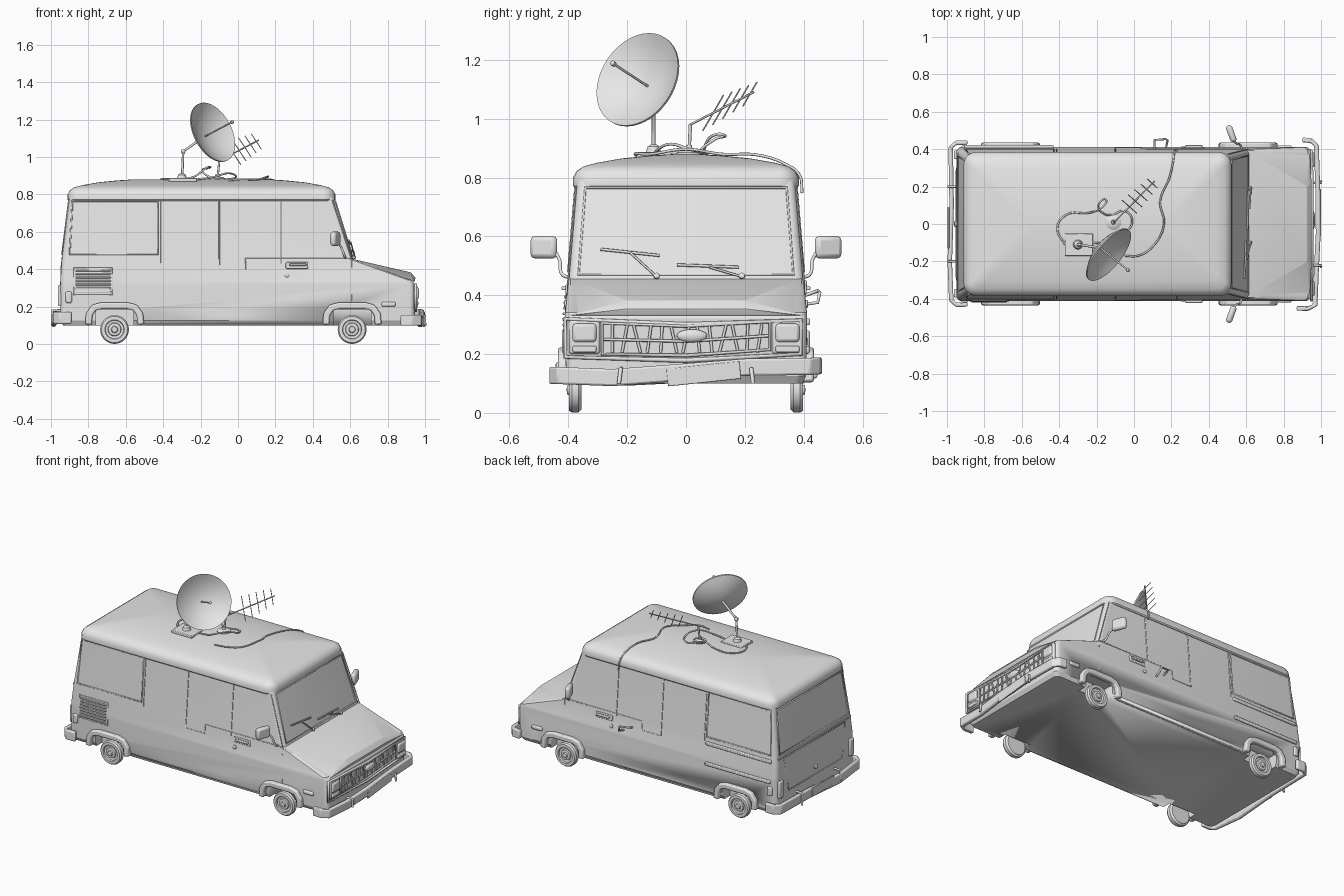
import bpy, bmesh, math
from mathutils import Vector, Matrix

cube = bpy.data.objects.get("Cube")
if cube:
    bpy.data.objects.remove(cube)

grey = bpy.data.materials.new("plain_grey")
grey.use_nodes = True
grey.diffuse_color = (0.8, 0.8, 0.8, 1)
grey.node_tree.nodes["Principled BSDF"].inputs["Base Color"].default_value = (0.8, 0.8, 0.8, 1)


def finish(name, bm, bevel=0, angle=30):
    bmesh.ops.recalc_face_normals(bm, faces=bm.faces)
    me = bpy.data.meshes.new(name)
    bm.to_mesh(me)
    bm.free()
    ob = bpy.data.objects.new(name, me)
    bpy.context.collection.objects.link(ob)
    me.materials.append(grey)
    bpy.ops.object.select_all(action='DESELECT')
    ob.select_set(True)
    bpy.context.view_layer.objects.active = ob
    bpy.ops.object.shade_smooth_by_angle(angle=math.radians(angle))
    if bevel:
        mod = ob.modifiers.new("soft_edges", 'BEVEL')
        mod.width, mod.segments = bevel, 2
    return ob


def loft(name, rings, caps=True, bevel=0, angle=30):
    bm = bmesh.new()
    loops = [[bm.verts.new(p) for p in ring] for ring in rings]
    n = len(loops[0])
    for a, b in zip(loops, loops[1:]):
        for i in range(n):
            bm.faces.new((a[i], a[(i + 1) % n], b[(i + 1) % n], b[i]))
    if caps:
        bm.faces.new(loops[0])
        bm.faces.new(loops[-1])
    return finish(name, bm, bevel, angle)


def rounded(z, x0, x1, w, r, seg=5):
    corners = ((x1 - r, w - r), (x0 + r, w - r), (x0 + r, r - w), (x1 - r, r - w))
    return [(cx + r * math.cos(t), cy + r * math.sin(t), z)
            for k, (cx, cy) in enumerate(corners)
            for t in [math.pi / 2 * (k + i / seg) for i in range(seg + 1)]]


def box(name, centre, size, bevel=0.004, rot=None):
    bm = bmesh.new()
    bmesh.ops.create_cube(bm, size=1)
    bm.transform(Matrix.Translation(centre) @ (rot or Matrix()) @ Matrix.Diagonal((*size, 1)))
    return finish(name, bm, bevel)


def lathe(name, profile, centre, axis, n=32):
    # profile holds (radius, distance along axis)
    q = Vector(axis).to_track_quat('Z', 'Y')
    return loft(name, [[Vector(centre) + q @ Vector((r * math.cos(t), r * math.sin(t), d))
                for t in [math.tau * i / n for i in range(n)]] for r, d in profile])


def tube(name, pts, r=0.004, closed=False, smooth=False):
    cu = bpy.data.curves.new(name, 'CURVE')
    cu.dimensions, cu.bevel_depth, cu.bevel_resolution = '3D', r, 2
    cu.use_fill_caps = True
    sp = cu.splines.new('BEZIER' if smooth else 'POLY')
    dots = sp.bezier_points if smooth else sp.points
    dots.add(len(pts) - 1)
    for d, p in zip(dots, pts):
        d.co = p if smooth else (*p, 1)
        if smooth:
            d.handle_left_type = d.handle_right_type = 'AUTO'
    sp.use_cyclic_u = closed
    ob = bpy.data.objects.new(name, cu)
    bpy.context.collection.objects.link(ob)
    cu.materials.append(grey)


def sweep(name, pts, axis, thick, high, bevel=0.008):
    # rectangular bar along a path
    pts, a, rings = [Vector(p) for p in pts], Vector(axis), []
    for i, p in enumerate(pts):
        t = pts[min(i + 1, len(pts) - 1)] - pts[max(i - 1, 0)]
        n = t.cross(a).normalized() * thick / 2
        rings.append([p + n + a * high / 2, p - n + a * high / 2, p - n - a * high / 2, p + n - a * high / 2])
    return loft(name, rings, bevel=bevel)


# Body: height, rear x, front x, half width
LEVELS = [(.10, -.935, .93, .395), (.125, -.95, .945, .408), (.32, -.95, .945, .412),
          (.342, -.95, .93, .411), (.455, -.942, .615, .40), (.79, -.90, .512, .372)]
body = loft("van_body", [rounded(*lv, .03) for lv in LEVELS], angle=25)


def level(z, k):
    for a, b in zip(LEVELS, LEVELS[1:]):
        if z <= b[0]:
            return a[k] + (b[k] - a[k]) * (z - a[0]) / (b[0] - a[0])
    return LEVELS[-1][k]


def on_side(s, x, z, out=0):
    return (x, s * (level(z, 3) + out), z)


def on_front(y, z, out=0):
    return (level(z, 2) + out, y, z)


def on_rear(y, z, out=0):
    return (level(z, 1) - out, y, z)


# Wheel wells, flares and wheels
for end, cx in (("rear", -.66), ("front", .61)):
    for side, s in (("right", -1), ("left", 1)):
        well = box("wheel_well_cutter", (cx, s * .42, .09), (.20, .16, .19), 0)
        mod = body.modifiers.new("wheel_well", 'BOOLEAN')
        mod.object, mod.solver = well, 'EXACT'
        bpy.context.view_layer.objects.active = body
        bpy.ops.object.modifier_apply(modifier=mod.name)
        bpy.data.objects.remove(well)
        arch = [(-.14, .105), (-.135, .16), (-.11, .195), (-.07, .205), (.07, .205), (.11, .195), (.135, .16), (.14, .105)]
        sweep(f"{end}_{side}_wheel_flare", [(cx + x, s * .412, z) for x, z in arch], (0, 1, 0), .036, .045)
        tyre = [(.03, -.04), (.066, -.04), (.077, -.03), (.077, -.008), (.07, .002), (.052, .002),
                (.049, -.008), (.036, -.01), (.033, -.002), (.018, 0), (.015, .008), (.001, .01)]
        lathe(f"{end}_{side}_wheel", tyre, (cx, s * .396, .078), (0, s, 0))

# Roof cap with a crown
roof = [(.765, 0), (.772, -.006), (.80, -.006), (.822, .006), (.838, .03), (.85, .075), (.865, .16), (.875, .26), (.88, .34)]
loft("roof", [rounded(z, -.905 + d, .515 - d, .378 - d, max(.035, .06 - d) if d < .3 else .02) for z, d in roof], angle=40)

# Hood with a raised centre panel
bm = bmesh.new()
for s in (-1, 1):
    for x, y, z in ((.60, .395, .458), (.925, .2, .383), (.95, .21, .352), (.94, .40, .33), (.6, .395, .40)):
        bm.verts.new((x, s * y, z))
bmesh.ops.convex_hull(bm, input=bm.verts)
bmesh.ops.dissolve_limit(bm, angle_limit=.02, verts=bm.verts, edges=bm.edges)
finish("hood", bm, .004, 15)

# Side seams, windows and fittings
for side, s in (("right", -1), ("left", 1)):
    def line(name, pts, r=.003, closed=False):
        tube(f"{side}_{name}", [on_side(s, x, z) for x, z in pts], r, closed)
    line("rear_window_frame", [(-.90, .48), (-.43, .48), (-.43, .765), (-.885, .765)], .006, True)
    line("rear_pillar_seam", [(-.415, .11), (-.415, .455), (-.415, .77)])
    line("door_seam", [(.23, .11), (.23, .455), (.23, .77)])
    line("windshield_seam", [(.61, .23), (.61, .45), (.505, .77)])
    line("belt_seam", [(-.1, .77), (-.1, .46), (-.1, .40), (.04, .40), (.04, .457), (.60, .457)])
    line("sill", [(-.5, .105), (.47, .105)], .005)
    box(f"{side}_handle_plate", on_side(s, .315, .42), (.12, .012, .035))
    box(f"{side}_handle_grip", on_side(s, .32, .424, .012), (.09, .016, .014))
    lathe(f"{side}_door_lock", [(.013, -.01), (.013, .004), (.008, .007)], on_side(s, .262, .37), (0, s, 0), 16)
    box(f"{side}_front_marker", on_side(s, .805, .213), (.075, .022, .026), .008)
    box(f"{side}_rear_marker", on_side(s, -.905, .25), (.034, .022, .06), .008)
    # Wing mirror
    turn = Matrix.Rotation(s * math.radians(20), 4, 'Z')
    box(f"{side}_mirror", (.52, s * .483, .563), (.034, .095, .076), .015, turn)
    tube(f"{side}_mirror_arm", [(.575, s * .395, .46), (.57, s * .42, .47), (.55, s * .43, .52), (.525, s * .45, .555)], .006, smooth=True)
    # Front and rear lamps
    box(f"{side}_headlamp_frame", (.943, s * .345, .258), (.024, .105, .115), .008)
    box(f"{side}_headlamp", (.957, s * .345, .272), (.02, .08, .062), .01)
    box(f"{side}_turn_lamp", (.957, s * .345, .217), (.014, .08, .022), .005)
    box(f"{side}_tail_lamp", (-.953, s * .37, .26), (.02, .045, .11), .006)
    tube(f"{side}_bumper_bracket", [(.95, s * .22, .15), (1.0, s * .222, .15), (1.0, s * .228, .10)], .007)

# Air vent on the right, rub rails and hook handle on the left
tube("vent_frame", [on_side(-1, x, z) for x, z in ((-.88, .265), (-.67, .265), (-.67, .41), (-.88, .41))], .004, True)
for i in range(7):
    box("vent_slat", on_side(-1, -.775, .28 + i * .019), (.19, .016, .010), .003)
for z in (.44, .31):
    box("left_rub_rail", on_side(1, -.67, z), (.48, .02, .022), .005)
tube("hook_handle", [on_side(1, *p) for p in ((.11, .40, 0), (.11, .415, .045), (.17, .41, .05), (.18, .375, .04), (.17, .37, 0))], .006)

# Windshield, rear window and tailgate outlines
tube("windshield_frame", [on_front(y, z) for y, z in ((-.365, .47), (.365, .47), (.342, .765), (-.342, .765))], .005, True)
tube("rear_window_frame", [on_rear(y, z) for y, z in ((-.36, .48), (.36, .48), (.34, .76), (-.34, .76))], .006, True)
tube("tailgate_seam", [on_rear(y, z) for y, z in ((-.32, .44), (.32, .44), (.28, .22), (-.28, .22))], .004, True)
box("rear_belt", on_rear(0, .458), (.012, .76, .012), .003)
lathe("tailgate_lock", [(.016, -.005), (.016, .008), (.01, .012)], on_rear(0, .27), (-1, 0, 0), 16)

# Wipers
for y0, y1, z1, b0, b1 in ((-.10, -.19, .545, (-.29, .556), (-.09, .535)), (.19, .08, .495, (-.03, .503), (.18, .495))):
    tube("wiper_arm", [on_front(y0, .463, .012), on_front(y1, z1, .016)], .004)
    tube("wiper_blade", [on_front(*b0, .008), on_front(*b1, .008)], .005)
    lathe("wiper_pivot", [(.01, -.01), (.01, .015), (.004, .018)], on_front(y0, .463), (1, 0, .3), 12)

# Grille with slightly crooked bars
tube("grille_surround", [(.95, y, z) for y, z in ((-.41, .19), (0, .178), (.39, .20), (.39, .315), (0, .30), (-.41, .32))], .008, True)
tube("grille_frame", [(.953, y, z) for y, z in ((-.285, .20), (0, .195), (.285, .215), (.285, .31), (0, .295), (-.285, .305))], .006, True)
for i in range(13):
    y = -.25 + i * .0417
    lean = .012 * math.sin(i * 2.3)
    tube("grille_bar", [(.95, y - lean, .205), (.953, y + lean, .30)], .005)
tube("grille_crossbar", [(.954, -.28, .25), (.954, 0, .243), (.954, .28, .262)], .005)
bm = bmesh.new()
bmesh.ops.create_uvsphere(bm, u_segments=24, v_segments=12, radius=1,
                          matrix=Matrix.Translation((.955, .02, .262)) @ Matrix.Diagonal((.014, .052, .022, 1)))
finish("grille_badge", bm, angle=60)

# Bent bumpers and blank plates
sweep("front_bumper", [(.87, -.45, .127), (.93, -.452, .127), (.968, -.435, .127), (.975, -.25, .12), (.985, -.05, .135),
      (.982, .2, .155), (.975, .42, .158), (.95, .445, .16), (.90, .45, .16)], (0, 0, 1), .026, .058)
sweep("rear_bumper", [(-.89, -.43, .14), (-.95, -.432, .14), (-.977, -.41, .14), (-.985, -.2, .125), (-.975, .1, .14),
      (-.98, .41, .15), (-.95, .435, .15), (-.89, .435, .15)], (0, 0, 1), .024, .065)
box("front_plate", (.994, .06, .133), (.009, .25, .06), .003, Matrix.Rotation(math.radians(6), 4, 'X'))
box("rear_plate", (-.992, -.02, .145), (.009, .22, .06), .003)
for y in (-.2, .2):
    tube("rear_bumper_bracket", [(-.95, y, .18), (-.992, y, .18), (-.992, y, .10)], .007)

# Satellite dish
mid, aim = Vector((-.14, -.16, 1.13)), Vector((.72, -.58, .38)).normalized()
bowl = [(.17 * i / 8, .06 * (i / 8) ** 2 - .05) for i in range(9)]
bowl[0] = (.002, -.05)
lathe("dish", [(r, d - .008) for r, d in bowl] + bowl[::-1], mid, aim, 40)
hub = mid - aim * .055
tube("dish_feed", [hub, mid + aim * .15], .0045)
lathe("feed_tip", [(.003, -.01), (.009, -.006), (.009, .006), (.003, .01)], mid + aim * .15, aim, 12)
tube("dish_mast", [(-.30, -.11, .86), (-.293, -.11, 1.03), hub], .007)
lathe("mast_joint", [(.003, -.013), (.013, -.006), (.013, .006), (.003, .013)], (-.293, -.11, 1.03), (0, 1, 0), 16)
box("dish_base", (-.295, -.11, .877), (.15, .12, .02))
lathe("mast_foot", [(.028, .88), (.02, .905), (.01, .912)], (-.30, -.11, 0), (0, 0, 1), 20)

# Aerial with cross rods
lathe("aerial_base", [(.042, .865), (.042, .885), (.03, .893), (.012, .895), (.01, .91)], (-.11, .01, 0), (0, 0, 1), 24)
root, tip, rod = Vector((-.10, .015, .98)), Vector((.11, .23, 1.09)), Vector((-.036, .032, .055))
tube("aerial_mast", [(-.11, .01, .88), root], .006)
tube("aerial_boom", [root, tip], .004)
for i in range(5):
    c = root.lerp(tip, .36 + i * .145)
    k = 1.1 - i * .09
    tube("aerial_rod", [c - rod * k, c + rod * k], .0025)

# Loose cables lying on the roof


def cable(name, pts):
    tube(name, [(x, y, .884 - .3 * y * y + h) for x, y, h in pts], .005, smooth=True)


cable("long_cable", [(-.05, -.17, 0), (.02, -.17, .006), (.1, -.12, 0), (.16, 0, .012), (.14, .12, 0), (.19, .25, .01),
                     (.21, .34, -.005), (.215, .385, -.03), (.22, .395, -.09)])
cable("looped_cable", [(-.37, -.11, 0), (-.41, -.02, 0), (-.36, .05, 0), (-.24, .06, .01), (-.17, .09, .06),
                       (-.15, .13, .065), (-.19, .1, .05), (-.15, .05, .01), (-.11, .05, 0)])
cable("dish_cable", [(-.22, -.1, 0), (-.14, -.1, .01), (-.05, -.05, .03), (-.01, .02, .01), (-.05, .07, 0), (-.11, .05, 0)])
